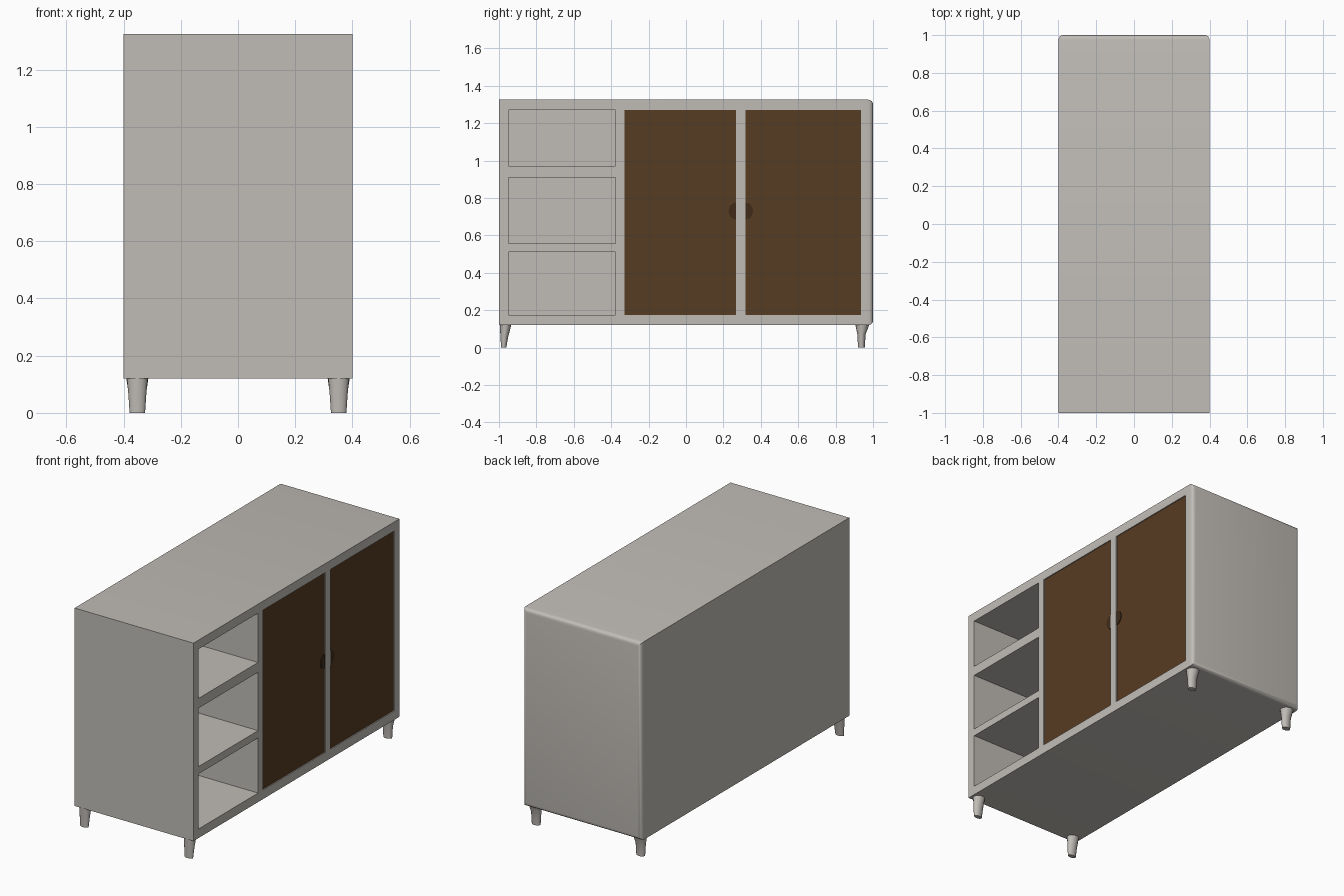
import bpy
import bmesh
import math
from mathutils import Vector

if "Cube" in bpy.data.objects:
    bpy.data.objects.remove(bpy.data.objects["Cube"])


def make_material(name, rgb):
    mat = bpy.data.materials.new(name)
    mat.use_nodes = True
    mat.diffuse_color = (*rgb, 1)
    mat.node_tree.nodes["Principled BSDF"].inputs["Base Color"].default_value = (*rgb, 1)
    return mat


paint = make_material("warm grey paint", (0.53, 0.505, 0.47))
wood = make_material("brown wood", (0.094, 0.045, 0.017))
dark_wood = make_material("dark brown wood", (0.05, 0.024, 0.01))


def finish(bm, name, mat):
    bmesh.ops.recalc_face_normals(bm, faces=bm.faces)
    mesh = bpy.data.meshes.new(name)
    bm.to_mesh(mesh)
    bm.free()
    mesh.materials.append(mat)
    obj = bpy.data.objects.new(name, mesh)
    bpy.context.collection.objects.link(obj)
    return obj


def box_mesh(lo, hi):
    bm = bmesh.new()
    bmesh.ops.create_cube(bm, size=1)
    lo, hi = Vector(lo), Vector(hi)
    for v in bm.verts:
        v.co = (lo + hi) / 2 + v.co * (hi - lo)
    return bm


def activate(obj):
    bpy.ops.object.select_all(action="DESELECT")
    obj.select_set(True)
    bpy.context.view_layer.objects.active = obj


def smooth(obj):
    activate(obj)
    bpy.ops.object.shade_smooth_by_angle(angle=math.radians(40))


# Cabinet body, rounded only around the far end
bm = box_mesh((-0.4, -1, 0.12), (0.4, 1, 1.325))
far_edges = [e for e in bm.edges if all(v.co.y > 0.9 for v in e.verts)]
bmesh.ops.bevel(bm, geom=far_edges, offset=0.025, segments=4, profile=0.5, affect="EDGES")
body = finish(bm, "cabinet_body", paint)

# Openings: three deep cubbies and two shallow door recesses
cubby_heights = [(0.175, 0.51), (0.555, 0.91), (0.97, 1.27)]
door_spans = [(-0.33, 0.268), (0.318, 0.935)]
cutouts = [((-0.36, -0.95, z0), (0.5, -0.378, z1)) for z0, z1 in cubby_heights]
cutouts += [((0.37, y0, 0.175), (0.5, y1, 1.27)) for y0, y1 in door_spans]
for lo, hi in cutouts:
    cutter = finish(box_mesh(lo, hi), "opening_cutter", paint)
    cutter.hide_render = True
    mod = body.modifiers.new("opening", "BOOLEAN")
    mod.operation = "DIFFERENCE"
    mod.solver = "EXACT"
    mod.object = cutter
    activate(body)
    bpy.ops.object.modifier_apply(modifier=mod.name)
    bpy.data.objects.remove(cutter)
smooth(body)

# Doors with half-round finger pulls beside the centre post
pull_edges = [(door_spans[0][1], -1), (door_spans[1][0], 1)]
for side, (y0, y1), (edge, way) in zip(("near", "far"), door_spans, pull_edges):
    finish(box_mesh((0.368, y0, 0.175), (0.394, y1, 1.27)), side + "_door", wood)
    bm = bmesh.new()
    arc = []
    for i in range(13):
        a = math.pi * (i / 12 - 0.5)
        arc.append(bm.verts.new((0.392, edge + way * 0.04 * math.cos(a), 0.73 + 0.045 * math.sin(a))))
    face = bm.faces.new(arc)
    top = bmesh.ops.extrude_face_region(bm, geom=[face])["geom"]
    bmesh.ops.translate(bm, vec=(0.006, 0, 0), verts=[v for v in top if isinstance(v, bmesh.types.BMVert)])
    finish(bm, side + "_door_pull", dark_wood)


# Tapered leg lofted through elliptical rings of (z, centre y, radius x, radius y)
def leg(name, x, rings):
    bm = bmesh.new()
    count = 16
    loops = []
    for z, y, rx, ry in rings:
        angles = [math.tau * i / count for i in range(count)]
        loops.append([bm.verts.new((x + rx * math.cos(a), y + ry * math.sin(a), z)) for a in angles])
    for low, high in zip(loops, loops[1:]):
        for i in range(count):
            j = (i + 1) % count
            bm.faces.new((low[i], low[j], high[j], high[i]))
    bm.faces.new(loops[0])
    bm.faces.new(loops[-1])
    smooth(finish(bm, name, paint))


near_rings = [(0, -0.975, 0.027, 0.014), (0.06, -0.971, 0.031, 0.021), (0.14, -0.963, 0.038, 0.034)]
far_rings = [(0, 0.938, 0.027, 0.018), (0.07, 0.938, 0.031, 0.022), (0.11, 0.942, 0.037, 0.034), (0.15, 0.945, 0.042, 0.042)]
for label, sign in (("right", -1), ("left", 1)):
    leg("front_leg_" + label, sign * 0.352, near_rings)
    leg("back_leg_" + label, sign * 0.352, far_rings)
